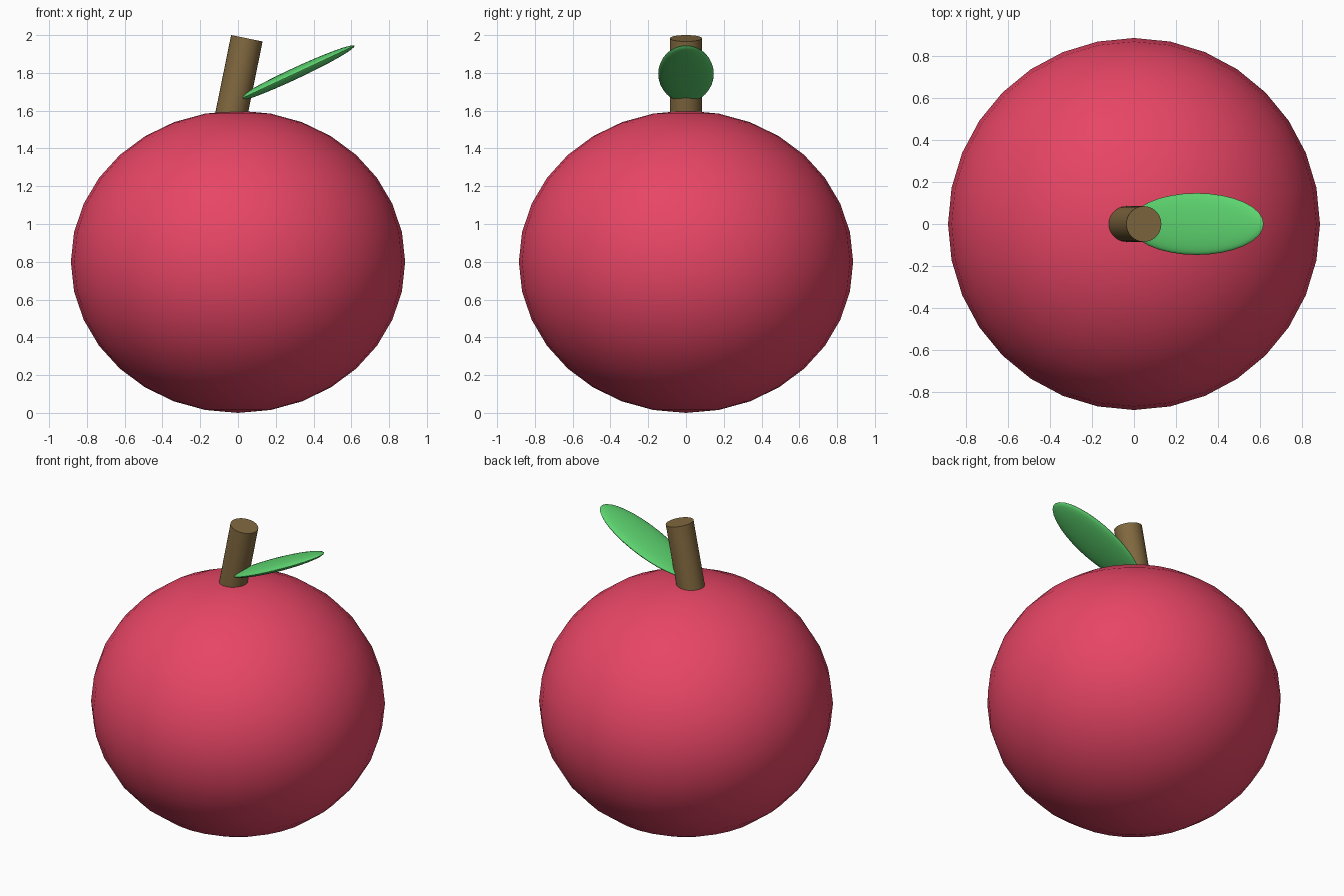
import bpy
from math import radians

if "Cube" in bpy.data.objects:
    bpy.data.objects.remove(bpy.data.objects["Cube"])


def finish(name, color):
    """Name, colour and smooth the active object."""
    obj = bpy.context.object
    obj.name = name
    mat = bpy.data.materials.new(name + "_colour")
    mat.diffuse_color = (*color, 1)
    mat.use_nodes = True
    mat.node_tree.nodes["Principled BSDF"].inputs["Base Color"].default_value = mat.diffuse_color
    obj.data.materials.append(mat)
    bpy.ops.object.transform_apply(location=False, rotation=True, scale=True)
    bpy.ops.object.shade_smooth_by_angle(angle=radians(40))


def ellipsoid(name, location, radii, color, tilt=0):
    bpy.ops.mesh.primitive_uv_sphere_add(
        segments=32, ring_count=16, radius=1, location=location,
        rotation=(0, radians(tilt), 0))
    bpy.context.object.scale = radii
    finish(name, color)


# Fruit body
ellipsoid("fruit_body", (0, 0, 0.8), (0.885, 0.885, 0.8), (0.80, 0.06, 0.13))

# Leaning stem, sunk into the fruit
bpy.ops.mesh.primitive_cylinder_add(
    vertices=32, radius=0.085, depth=0.47, location=(0, 0, 1.753),
    rotation=(0, radians(11.5), 0))
finish("stem", (0.22, 0.14, 0.05))

# Thin leaf rising from the stem
ellipsoid("leaf", (0.298, 0, 1.795), (0.352, 0.147, 0.03),
          (0.11, 0.66, 0.16), tilt=-25)
